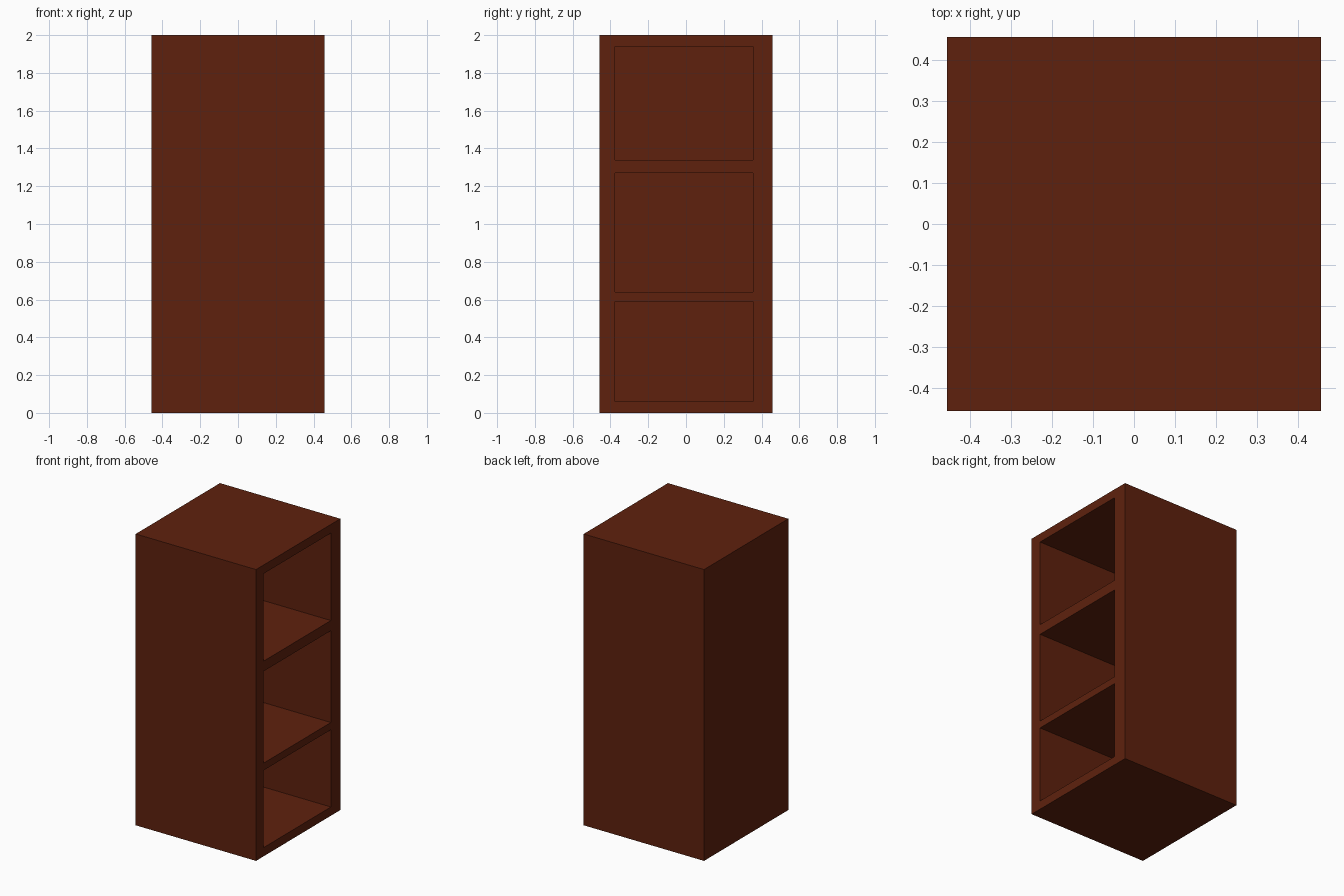
import bpy, bmesh
from mathutils import Vector, Matrix

if "Cube" in bpy.data.objects:
    bpy.data.objects.remove(bpy.data.objects["Cube"])

HALF = 0.457
HEIGHT = 2.0
DEPTH = 0.83
OPEN_Y = (-0.375, 0.355)
OPEN_Z = [(0.06, 0.59), (0.64, 1.27), (1.34, 1.94)]

# Solid cabinet block
bm = bmesh.new()
bmesh.ops.create_cube(bm, size=1, matrix=Matrix.Translation((0, 0, HEIGHT / 2))
                      @ Matrix.Diagonal((HALF * 2, HALF * 2, HEIGHT, 1)))


def slice_block(point, normal):
    geom = bm.verts[:] + bm.edges[:] + bm.faces[:]
    bmesh.ops.bisect_plane(bm, geom=geom, plane_co=point, plane_no=normal)


# Cut lines around the compartment openings
for y in OPEN_Y:
    slice_block((0, y, 0), (0, 1, 0))
for z in [z for pair in OPEN_Z for z in pair]:
    slice_block((0, 0, z), (0, 0, 1))


def is_opening(face):
    c = face.calc_center_median()
    return (c.x > HALF - 0.001 and OPEN_Y[0] < c.y < OPEN_Y[1]
            and any(a < c.z < b for a, b in OPEN_Z))


# Push the three compartments inwards from the right side
bm.normal_update()
openings = [f for f in bm.faces if is_opening(f)]
pushed = bmesh.ops.extrude_discrete_faces(bm, faces=openings)["faces"]
for f in pushed:
    bmesh.ops.translate(bm, verts=f.verts[:], vec=Vector((-DEPTH, 0, 0)))
bmesh.ops.recalc_face_normals(bm, faces=bm.faces[:])

mesh = bpy.data.meshes.new("shelf_cabinet")
bm.to_mesh(mesh)
bm.free()
cabinet = bpy.data.objects.new("shelf_cabinet", mesh)
bpy.context.collection.objects.link(cabinet)

# Dark red-brown wood
wood = bpy.data.materials.new("dark_wood")
wood.diffuse_color = (0.113, 0.0152, 0.0043, 1)
wood.use_nodes = True
wood.node_tree.nodes["Principled BSDF"].inputs["Base Color"].default_value = wood.diffuse_color
mesh.materials.append(wood)
